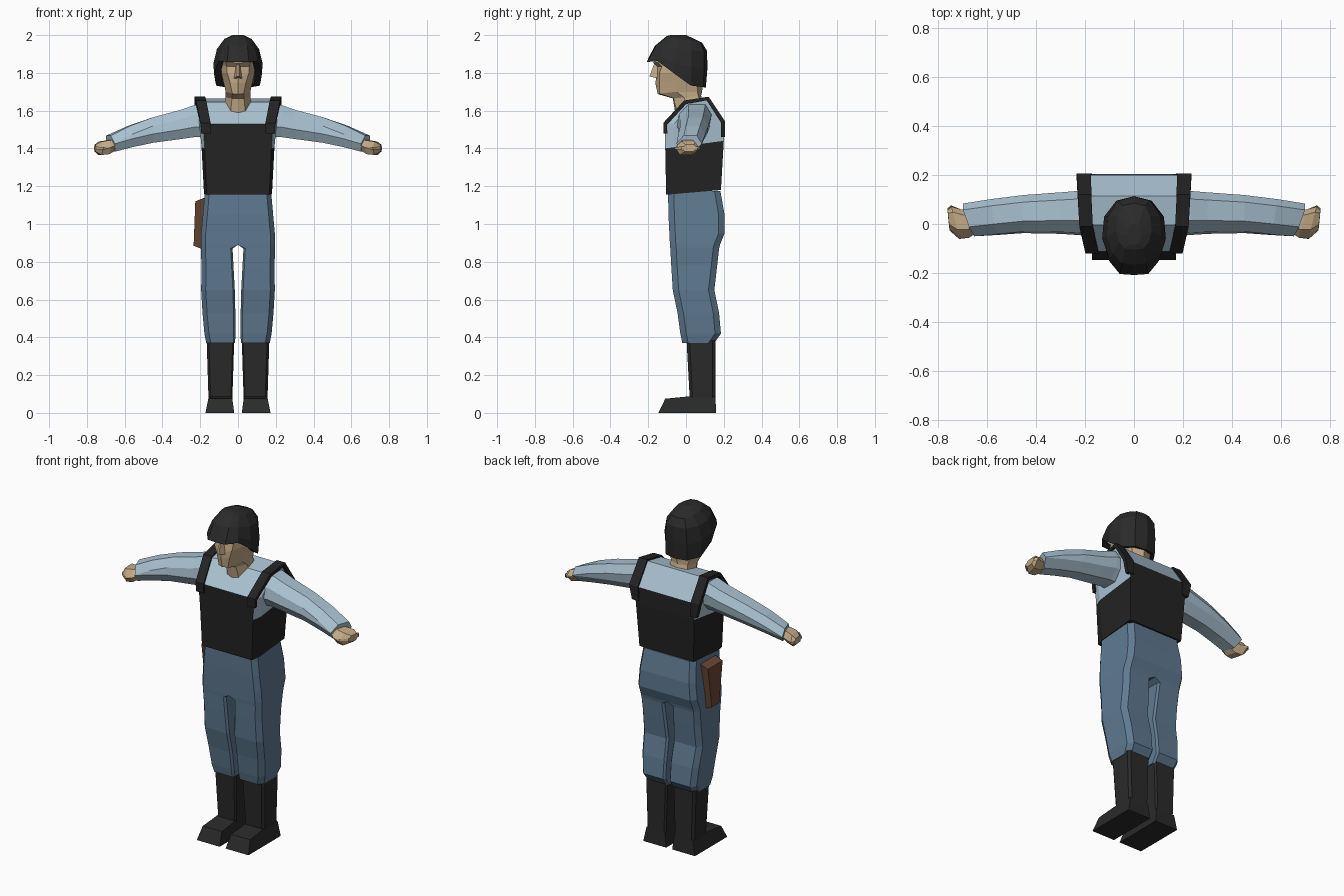
import bpy, bmesh
from mathutils import Vector


def material(name, rgb):
    m = bpy.data.materials.new(name)
    m.diffuse_color = (*rgb, 1)
    return m


SHIRT = material("pale_blue_shirt", (0.40, 0.54, 0.64))
TROUSER = material("slate_blue_trousers", (0.115, 0.195, 0.285))
VEST = material("vest_black", (0.017, 0.017, 0.017))
BLACK = material("gear_black", (0.023, 0.023, 0.023))
SKIN = material("skin", (0.56, 0.41, 0.245))
LEATHER = material("brown_leather", (0.14, 0.065, 0.035))


def loft(name, rings, mats, sides=(1,), caps=(True, True), pick=None, drop=None):
    """Skin equal-length rings; sides=(1, -1) also builds the mirrored twin."""
    bm = bmesh.new()
    for s in sides:
        vs = [[bm.verts.new((s * p[0], p[1], p[2])) for p in r] for r in rings]
        n = len(vs[0])
        for a, b in zip(vs, vs[1:]):
            for i in range(n):
                j = (i + 1) % n
                bm.faces.new((a[i], a[j], b[j], b[i]))
        for ring, on in zip((vs[0], vs[-1]), caps):
            if on:
                bm.faces.new(ring)
    bmesh.ops.remove_doubles(bm, verts=bm.verts, dist=0.0005)
    if drop:
        bmesh.ops.delete(bm, geom=[f for f in bm.faces if drop(f)], context='FACES')
    bmesh.ops.recalc_face_normals(bm, faces=bm.faces)
    if pick:
        for f in bm.faces:
            f.material_index = pick(f)
    me = bpy.data.meshes.new(name)
    bm.to_mesh(me)
    bm.free()
    for m in mats:
        me.materials.append(m)
    ob = bpy.data.objects.new(name, me)
    bpy.context.collection.objects.link(ob)
    return ob


def bevel_rect(a0, a1, b0, b1, c0, c1):
    """Rectangle with corner cuts: c0 on the a0 side, c1 on the a1 side."""
    d0, d1 = c0 * 1.3, c1 * 1.3
    return [(a0 + c0, b0), (a1 - c1, b0), (a1, b0 + d1), (a1, b1 - d1),
            (a1 - c1, b1), (a0 + c0, b1), (a0, b1 - d0), (a0, b0 + d0)]


def level(z, x0, x1, y0, y1, c0=0.0, c1=0.0):
    return [(x, y, z) for x, y in bevel_rect(x0, x1, y0, y1, c0, c1)]


def mirrored(half):
    return half + [(-x, y, z) for x, y, z in half[-2:0:-1]]


# Trousers: two legs meeting at the centre line above the crotch
legs = [(0.37, .015, .168, -.02, .15), (0.42, .014, .178, -.03, .185),
        (0.53, .014, .188, -.045, .175), (0.65, .017, .195, -.07, .15),
        (0.78, .024, .193, -.078, .165), (0.87, .029, .197, -.083, .175),
        (0.89, 0, .197, -.085, .18), (0.95, 0, .195, -.088, .204),
        (1.05, 0, .186, -.093, .204), (1.175, 0, .175, -.095, .182)]
loft("trousers", [level(z, xi, xo, yf, yb, .01 if xi else 0, .024)
                  for z, xi, xo, yf, yb in legs], [TROUSER], (1, -1),
     drop=lambda f: all(abs(v.co.x) < 1e-4 for v in f.verts))

# Boots: shaft and wedge-shaped foot
loft("boot_shafts", [level(.07, .03, .156, .02, .156, .008, .012),
                     level(.385, .02, .166, .003, .156, .008, .012)], [BLACK], (1, -1))
loft("boot_feet", [level(0, .02, .172, -.146, .16), level(.075, .03, .157, -.11, .156),
                   level(.088, .033, .154, .02, .154)], [BLACK], (1, -1))


# Torso: vest below, shirt above, front and back panels reach chest height
def torso_ring(xf, xs, yf, yb, zf, zb):
    ym = yf + .05
    zm = zf + (zb - zf) * .05 / (yb - yf)
    return mirrored([(0, yf, zf), (xf, yf, zf), (xs, ym, zm), (xs, yb, zb), (0, yb, zb)])


def torso_colour(f):
    c = f.calc_center_median()
    return int(c.z < 1.425 or (c.z < 1.535 and abs(f.normal.y) > .85))


loft("torso", [torso_ring(.166, .18, -.105, .185, 1.155, 1.18),
               torso_ring(.176, .193, -.11, .2, 1.40, 1.44),
               torso_ring(.185, .205, -.112, .2, 1.53, 1.54),
               torso_ring(.19, .218, -.005, .115, 1.645, 1.665)],
     [SHIRT, VEST], pick=torso_colour)

# Shoulder straps following the torso profile
path = [(.145, .195, -.110, 1.48), (.145, .198, -.112, 1.53), (.168, .223, -.005, 1.645),
        (.174, .23, .115, 1.665), (.175, .234, .197, 1.54), (.172, .215, .197, 1.46)]
rings = []
for i, (xi, xo, y, z) in enumerate(path):
    p, q = path[max(i - 1, 0)], path[min(i + 1, len(path) - 1)]
    t = Vector((q[2] - p[2], q[3] - p[3])).normalized()
    ny, nz = -t.y, t.x
    rings.append([(x, y + ny * d, z + nz * d)
                  for x, d in ((xi, -.012), (xo, -.012), (xo, .01), (xi, .01))])
loft("vest_straps", rings, [VEST], (1, -1))


# Sleeves and fists: bevelled sections strung along x
def limb(name, stations, mat):
    rs = []
    for x, yf, yb, zb, zt, ky, kz in stations:
        ym, zm, c = (yf + yb) / 2, (zb + zt) / 2, (yb - yf) * .24
        rs.append([(x + ky * (y - ym) + kz * (z - zm), y + .15 * (z - zm), z)
                   for y, z in bevel_rect(yf, yb, zb, zt, c, c)])
    loft(name, rs, [mat], (1, -1))


limb("sleeves", [(.17, -.045, .13, 1.46, 1.64, 0, 0), (.23, -.04, .13, 1.46, 1.63, 0, 0),
                 (.30, -.036, .125, 1.45, 1.605, 0, 0), (.45, -.034, .115, 1.43, 1.565, 0, 0),
                 (.57, -.043, .10, 1.407, 1.52, .15, .1),
                 (.675, -.05, .083, 1.383, 1.468, .35, .25)], SHIRT)
limb("hands", [(.645, -.03, .05, 1.395, 1.445, .3, 0), (.69, -.056, .06, 1.37, 1.443, .3, 0),
               (.73, -.06, .075, 1.365, 1.436, .25, 0),
               (.757, -.025, .062, 1.383, 1.42, .1, 0)], SKIN)

# Head: neck, jaw, cheeks and brow
halves = [
    [(0, -.055, 1.575), (.04, -.045, 1.58), (.072, .01, 1.61), (.06, .075, 1.64), (0, .09, 1.64)],
    [(0, -.07, 1.665), (.032, -.065, 1.665), (.066, -.01, 1.67), (.055, .065, 1.68), (0, .08, 1.68)],
    [(0, -.15, 1.688), (.03, -.14, 1.69), (.065, -.05, 1.70), (.06, .06, 1.70), (0, .085, 1.70)],
    [(0, -.162, 1.745), (.042, -.14, 1.75), (.078, -.055, 1.755), (.07, .06, 1.75), (0, .09, 1.75)],
    [(0, -.158, 1.775), (.058, -.14, 1.80), (.088, -.05, 1.80), (.08, .06, 1.80), (0, .09, 1.80)],
    [(0, -.155, 1.832), (.06, -.128, 1.835), (.09, -.05, 1.84), (.08, .06, 1.84), (0, .09, 1.84)],
    [(0, -.175, 1.853), (.065, -.15, 1.855), (.092, -.05, 1.86), (.08, .06, 1.86), (0, .09, 1.86)],
    [(0, -.12, 1.91), (.05, -.10, 1.91), (.07, -.04, 1.91), (.06, .04, 1.90), (0, .07, 1.90)]]
loft("head", [mirrored(h) for h in halves], [SKIN])

# Nose wedge
loft("nose", [[(-.022, -.15, 1.77), (.022, -.15, 1.77), (.006, -.193, 1.782), (-.006, -.193, 1.782)],
              [(-.01, -.15, 1.845), (.01, -.15, 1.845), (.005, -.17, 1.845), (-.005, -.17, 1.845)]],
     [SKIN])

# Helmet: brim, side guards and dome, with a turned-in rim
rim = [(0, -.208, 1.858), (.058, -.204, 1.858), (.102, -.15, 1.862), (.127, -.06, 1.795),
       (.116, .025, 1.733), (.07, .092, 1.724), (0, .105, 1.722)]
inner = [(x * .72, (y + .04) * .75 - .04, z + .012) for x, y, z in rim]
bulge = [(0, -.195, 1.885), (.055, -.19, 1.885), (.1, -.142, 1.885), (.13, -.06, 1.85),
         (.122, .03, 1.83), (.072, .095, 1.82), (0, .113, 1.82)]
upper = [(0, -.166, 1.942), (.05, -.16, 1.942), (.086, -.12, 1.938), (.112, -.05, 1.925),
         (.106, .03, 1.918), (.066, .095, 1.915), (0, .112, 1.915)]
crown = [(0, -.105, 1.993), (.038, -.10, 1.991), (.06, -.075, 1.985), (.072, -.03, 1.98),
         (.066, .03, 1.97), (.044, .075, 1.962), (0, .085, 1.96)]
top = [(x * .4, -.05 + (y + .03) * .45, 2.0) for x, y, z in crown]
loft("helmet", [mirrored(h) for h in (inner, rim, bulge, upper, crown, top)],
     [BLACK], caps=(False, True))

# Holster on one hip, tapering downward
loft("holster", [[(-.235, .02, .885), (-.235, .09, .885), (-.185, .09, .865), (-.185, .02, .865)],
                 [(-.226, -.025, 1.12), (-.226, .115, 1.12), (-.17, .115, 1.142), (-.17, -.025, 1.142)]],
     [LEATHER])
